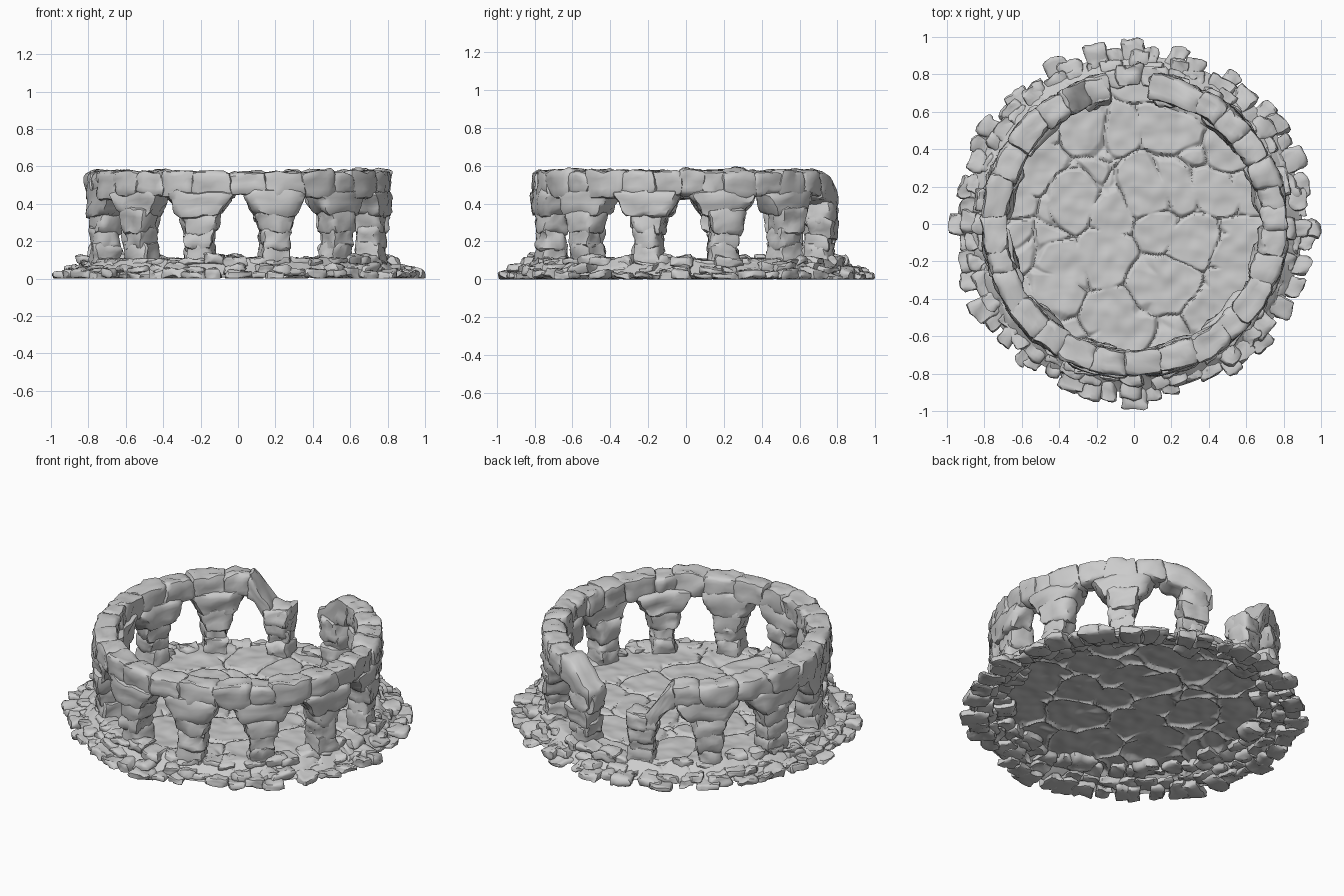
import bpy, bmesh, math, random
from mathutils import Vector, noise

random.seed(11)
rnd = random.uniform

if "Cube" in bpy.data.objects:
    bpy.data.objects.remove(bpy.data.objects["Cube"], do_unlink=True)

# One pale grey stone colour
stone_mat = bpy.data.materials.new("pale_grey_stone")
stone_mat.use_nodes = True
GREY = (0.6, 0.6, 0.6, 1)
stone_mat.diffuse_color = GREY
bsdf = stone_mat.node_tree.nodes["Principled BSDF"]
bsdf.inputs["Base Color"].default_value = GREY
bsdf.inputs["Roughness"].default_value = 0.9

GAP_START, GAP_END = 82, 109      # broken opening at the back, in degrees
WALL_TOP = 0.57
FLOOR_TOP = 0.105


def lerp(a, b, t):
    return a + (b - a) * t


def clamp(t):
    return max(0, min(1, t))


def finish(bm, name, angle=42):
    """Turn a bmesh into a shaded stone object."""
    mesh = bpy.data.meshes.new(name)
    bm.to_mesh(mesh)
    bm.free()
    mesh.materials.append(stone_mat)
    mesh.polygons.foreach_set("use_smooth", [True] * len(mesh.polygons))
    mesh.set_sharp_from_angle(angle=math.radians(angle))
    obj = bpy.data.objects.new(name, mesh)
    bpy.context.scene.collection.objects.link(obj)


def add_stone(bm, angle, half_low, half_high, r0, r1, low, high, rough=0.012, cuts=5):
    """Rounded, rough block bent around the ring; low and high are functions of angle."""
    start = len(bm.verts)
    cube = bmesh.ops.create_cube(bm, size=2)["verts"]
    edges = list({e for v in cube for e in v.link_edges})
    bmesh.ops.subdivide_edges(bm, edges=edges, cuts=cuts, use_grid_fill=True)
    seed = Vector((rnd(0, 50), rnd(0, 50), rnd(0, 50)))
    for v in list(bm.verts)[start:]:
        p = v.co / sum(abs(c) ** 7 for c in v.co) ** (1 / 7)
        up = (p.z + 1) / 2
        deg = angle + p.x * lerp(half_low, half_high, up)
        a = math.radians(deg)
        r = lerp(r0, r1, (p.y + 1) / 2)
        co = Vector((r * math.cos(a), r * math.sin(a), lerp(low(deg), high(deg), up)))
        co += noise.noise_vector(co * 9 + seed) * rough
        co += noise.noise_vector(co * 26 + seed) * rough * 0.6
        co.z = max(co.z, 0)
        v.co = co


def const(value):
    return lambda deg: value


def crown(deg):
    """Top of the wall: full height, crumbling down on both sides of the opening."""
    deg %= 360
    if deg <= 90:
        return lerp(WALL_TOP, 0.45, clamp((deg - 69) / 12))
    return lerp(0.39, WALL_TOP, clamp((deg - 109) / 9))


# Cracked floor sheet: short cracks where flagstones meet, rim droops under the rubble
bm = bmesh.new()
bmesh.ops.create_grid(bm, x_segments=220, y_segments=220, size=0.9)
for v in bm.verts:
    x, y = v.co.x, v.co.y
    flat = math.hypot(x, y)
    if flat > 0:
        k = max(abs(x), abs(y)) / flat
        x, y = x * k, y * k
    p = Vector((x, y, 0))
    dist = noise.voronoi(p * 4 + noise.noise_vector(p * 5) * 0.22)[0]
    meeting = clamp(1.15 - (dist[2] - dist[0]) / 0.32)
    crack = clamp(1 - (dist[1] - dist[0]) / (0.05 + 0.05 * meeting)) * meeting
    z = FLOOR_TOP + 0.01 * noise.noise(p * 6) + 0.007 * noise.noise(p * 14)
    z -= 0.022 * crack
    z = lerp(z, 0.02, clamp((p.length - 0.79) / 0.11))
    v.co = (x, y, z)
finish(bm, "cracked_floor")

# Pillars: four stacked stones each, flaring into the arches
# (lower half-angle, upper half-angle, inner radius, outer radius, share of height)
COURSES = [
    (5.7, 5.1, 0.665, 0.81, 0.25),
    (5.1, 5.5, 0.67, 0.80, 0.23),
    (5.6, 7.8, 0.665, 0.81, 0.25),
    (8.0, 14.0, 0.665, 0.82, 0.27),
]
BROKEN_PILLAR = 106
for i in range(12):
    angle = 15 + 30 * i
    if angle == 105:
        angle = BROKEN_PILLAR
    broken = angle in (75, BROKEN_PILLAR)
    base = 0.08
    top = crown(angle) - (0.02 if angle == BROKEN_PILLAR else 0.12)
    bm = bmesh.new()
    z = base
    for low_half, high_half, r0, r1, share in COURSES:
        z_next = z + share * (top - base)
        if broken:
            low_half, high_half = min(low_half, 5.6), min(high_half, 6.2)
        shift = rnd(-0.012, 0.012)
        add_stone(bm, angle + rnd(-0.7, 0.7), low_half * rnd(0.95, 1.1),
                  high_half * rnd(0.97, 1.07), r0 + shift, r1 + shift,
                  const(z - 0.018), const(z_next + 0.016 + rnd(0, 0.014)), 0.022)
        z = z_next
    finish(bm, f"pillar_{i + 1}")

# Ring of lintel stones on top, open at the back
bm = bmesh.new()
edge = GAP_END
last = 360 + GAP_START
while edge < last - 1:
    width = rnd(8, 16)
    if last - edge - width < 7:
        width = last - edge
    mid = edge + width / 2
    drop = rnd(0.12, 0.15)
    lift = rnd(-0.002, 0.01)
    lean = rnd(-1.5, 1.5)
    add_stone(bm, mid, width / 2 + 0.9 + lean, width / 2 + 0.9 - lean,
              0.675 + rnd(-0.008, 0.01), 0.815 + rnd(-0.01, 0.006),
              lambda d: crown(d) - drop, lambda d: crown(d) + lift, 0.018)
    edge += width
finish(bm, "lintel_ring")

# Broken arch ends on either side of the opening
bm = bmesh.new()
add_stone(bm, 80, 3, 4, 0.68, 0.80, const(0.31), const(0.42), 0.018)
finish(bm, "left_arch_stub")
bm = bmesh.new()
add_stone(bm, GAP_END - 4, 4, 5, 0.67, 0.82, const(0.28), const(0.385), 0.018)
finish(bm, "right_arch_stub")


def rubble_ring(name, count, inner, outer, low, high, skip, fill):
    """Loose stones laid in a circle, with random sizes and gaps."""
    bm = bmesh.new()
    step = 360 / count
    for i in range(count):
        cardinal = i % (count // 4) == 0
        if random.random() < skip and not cardinal:
            continue
        half = step / 2 * rnd(*fill)
        r1 = outer[1] if cardinal else rnd(*outer)
        add_stone(bm, i * step + rnd(-0.25, 0.25) * step, half, half * rnd(0.8, 1),
                  rnd(*inner), r1, const(low), const(rnd(*high)), 0.024, 4)
    finish(bm, name)


# Rubble skirt stepping down from the wall to the ground
rubble_ring("wall_footing", 44, (0.70, 0.74), (0.80, 0.86), 0.07, (0.09, 0.125), 0.05, (0.9, 1.3))
rubble_ring("middle_rubble", 48, (0.77, 0.80), (0.86, 0.93), 0.03, (0.055, 0.085), 0.05, (0.85, 1.3))
rubble_ring("outer_rubble", 52, (0.82, 0.86), (0.92, 0.99), 0.0, (0.03, 0.055), 0.08, (0.7, 1.25))
